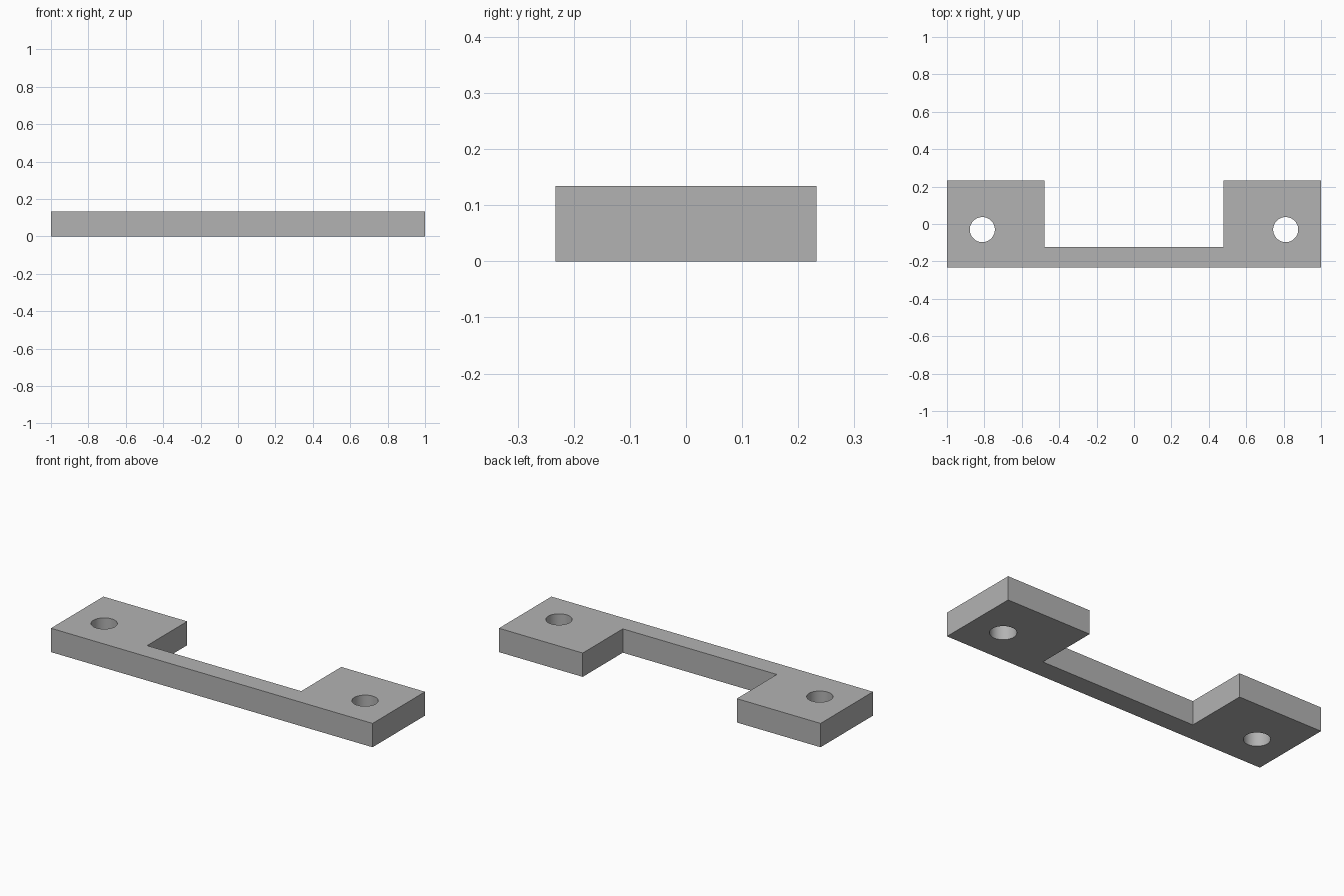
import bpy
import bmesh

cube = bpy.data.objects.get("Cube")
if cube:
    bpy.data.objects.remove(cube, do_unlink=True)

THICK = 0.134
HALF_X, HALF_Y = 1.0, 0.233
TAB_X, BAR_Y = 0.479, -0.123      # inner edge of the tabs, back edge of the bar
HOLE_X, HOLE_Y, HOLE_R = 0.811, -0.03, 0.067

grey = bpy.data.materials.new("plain grey")
grey.use_nodes = True
colour = (0.45, 0.45, 0.45, 1.0)
grey.diffuse_color = colour
grey.node_tree.nodes["Principled BSDF"].inputs["Base Color"].default_value = colour

# U-shaped plate: half outline, mirrored across x and extruded upwards
half = [(HALF_X, -HALF_Y), (HALF_X, HALF_Y), (TAB_X, HALF_Y), (TAB_X, BAR_Y)]
outline = half + [(-x, y) for x, y in reversed(half)]
bm = bmesh.new()
base = bm.faces.new([bm.verts.new((x, y, 0)) for x, y in outline])
top = bmesh.ops.extrude_face_region(bm, geom=[base], use_keep_orig=True)["geom"]
bmesh.ops.translate(bm, vec=(0, 0, THICK),
                    verts=[g for g in top if isinstance(g, bmesh.types.BMVert)])
bmesh.ops.recalc_face_normals(bm, faces=bm.faces)
mesh = bpy.data.meshes.new("mounting_bracket")
bm.to_mesh(mesh)
bm.free()
mesh.materials.append(grey)
bracket = bpy.data.objects.new("mounting_bracket", mesh)
bpy.context.collection.objects.link(bracket)

# Screw holes through both tabs
for side, name in ((1, "left"), (-1, "right")):
    bpy.ops.mesh.primitive_cylinder_add(vertices=48, radius=HOLE_R, depth=THICK * 3,
                                        location=(side * HOLE_X, HOLE_Y, THICK / 2))
    cutter = bpy.context.object
    cutter.name = name + "_hole_cutter"
    cutter.hide_render = True
    cutter.data.materials.append(grey)
    cut = bracket.modifiers.new(name + "_hole", "BOOLEAN")
    cut.operation = "DIFFERENCE"
    cut.solver = "EXACT"
    cut.object = cutter
    bpy.context.view_layer.objects.active = bracket
    bpy.ops.object.modifier_apply(modifier=cut.name)
    bpy.data.objects.remove(cutter, do_unlink=True)

# Smooth hole walls, crisp plate edges
bpy.ops.object.select_all(action="DESELECT")
bracket.select_set(True)
bpy.context.view_layer.objects.active = bracket
bpy.ops.object.shade_smooth_by_angle()
